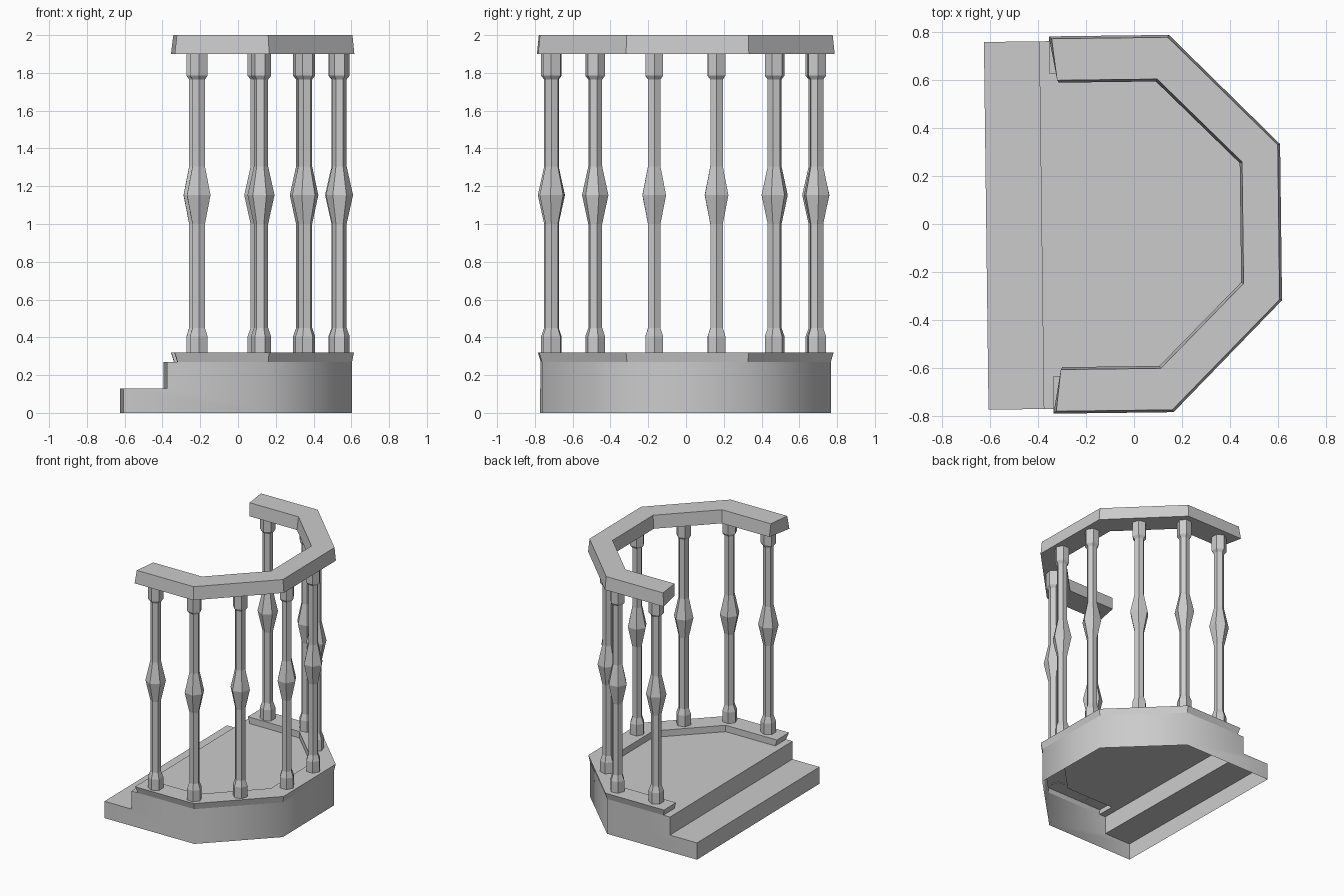
import bpy, bmesh, math
from mathutils import Matrix

if "Cube" in bpy.data.objects:
    bpy.data.objects.remove(bpy.data.objects["Cube"])

TILT = Matrix.Rotation(0.0125, 4, 'Z')   # whole model is turned very slightly


def make(name, verts, faces, smooth=None):
    bm = bmesh.new()
    vs = [bm.verts.new(v) for v in verts]
    for f in faces:
        bm.faces.new([vs[i] for i in f])
    bmesh.ops.remove_doubles(bm, verts=bm.verts, dist=0.0005)
    bmesh.ops.recalc_face_normals(bm, faces=bm.faces)
    bm.transform(TILT)
    me = bpy.data.meshes.new(name)
    bm.to_mesh(me)
    bm.free()
    ob = bpy.data.objects.new(name, me)
    bpy.context.collection.objects.link(ob)
    if smooth:
        bpy.ops.object.select_all(action='DESELECT')
        ob.select_set(True)
        bpy.context.view_layer.objects.active = ob
        bpy.ops.object.shade_smooth_by_angle(angle=math.radians(smooth))
    return ob


def mirrored(half):
    """Half outline on +y, continued in reverse order on -y."""
    return half + [(x, -y) for x, y in reversed(half)]


def band(name, ob, ot, it, ib, zb, zt, bottom):
    """Bent beam swept between outer/inner outlines at bottom and top."""
    rings = [(ob, zb), (ot, zt), (it, zt), (ib, zb)]
    n = 6
    verts = [(x, y, z) for half, z in rings for x, y in mirrored(half)]
    faces = []
    for r in range(4 if bottom else 3):
        a, b = r * n, (r + 1) % 4 * n
        faces += [(a + i, a + i + 1, b + i + 1, b + i) for i in range(n - 1)]
    faces += [tuple(r * n + i for r in range(4)) for i in (0, n - 1)]
    return make(name, verts, faces)


# Platform with lower step: open-bottomed shell, floor cut out under the curb
inner = [(-0.33, 0.63), (0.092, 0.63), (0.46, 0.263)]
side = [(-0.615, 0), (0.15, 0), (0.15, 0.27), (-0.33, 0.27),
        (-0.385, 0.27), (-0.385, 0.13), (-0.615, 0.13)]
verts, faces = [], []


def poly(pts):
    faces.append(tuple(range(len(verts), len(verts) + len(pts))))
    verts.extend(pts)


W = 0.765
for s in (1, -1):
    poly([(x, s * W, z) for x, z in side])
    poly([(0.15, s * W, 0), (0.6, s * 0.32, 0), (0.6, s * 0.32, 0.27), (0.15, s * W, 0.27)])
poly([(0.6, -0.32, 0), (0.6, 0.32, 0), (0.6, 0.32, 0.27), (0.6, -0.32, 0.27)])
poly([(-0.615, -W, 0), (-0.615, W, 0), (-0.615, W, 0.13), (-0.615, -W, 0.13)])
poly([(-0.615, -W, 0.13), (-0.615, W, 0.13), (-0.385, W, 0.13), (-0.385, -W, 0.13)])
poly([(-0.385, -W, 0.13), (-0.385, W, 0.13), (-0.385, W, 0.27), (-0.385, -W, 0.27)])
poly([(x, y, 0.27) for x, y in mirrored([(-0.385, W), (-0.33, W)] + inner)])
make("stepped_platform", verts, faces, smooth=50)

# Curb around the platform edge, flaring outward
band("curb",
     [(-0.33, 0.765), (0.15, 0.765), (0.6, 0.32)],
     [(-0.345, 0.78), (0.155, 0.78), (0.61, 0.325)],
     [(-0.345, 0.63), (0.092, 0.63), (0.46, 0.263)],
     inner, 0.27, 0.32, bottom=False)

# Handrail, slightly wider at the bottom, slanted ends
band("handrail",
     [(-0.345, 0.785), (0.155, 0.785), (0.612, 0.325)],
     [(-0.333, 0.775), (0.15, 0.775), (0.602, 0.322)],
     [(-0.312, 0.602), (0.104, 0.602), (0.453, 0.253)],
     [(-0.306, 0.592), (0.098, 0.592), (0.443, 0.248)],
     1.9, 2.0, bottom=True)

# Six-sided balusters, one corner facing outward
profile = [(0.054, 0.315), (0.054, 0.405), (0.038, 0.45), (0.038, 1.0), (0.072, 1.153),
           (0.038, 1.305), (0.038, 1.765), (0.054, 1.785), (0.054, 1.905)]
k = 6
count = 0
for s in (1, -1):
    for cx, cy, ang in ((-0.217, 0.70, 90), (0.113, 0.70, 67.5), (0.35, 0.475, 45), (0.535, 0.165, 0)):
        vs = []
        for r, z in profile:
            for i in range(k):
                a = math.radians(s * ang + 360 * i / k)
                vs.append((cx + r * math.cos(a), s * cy - 0.01 + r * math.sin(a), z))
        fs = [(j * k + i, j * k + (i + 1) % k, (j + 1) * k + (i + 1) % k, (j + 1) * k + i)
              for j in range(len(profile) - 1) for i in range(k)]
        fs += [tuple(range(k)), tuple(range(len(vs) - k, len(vs)))]
        count += 1
        make(f"baluster_{count}", vs, fs)
